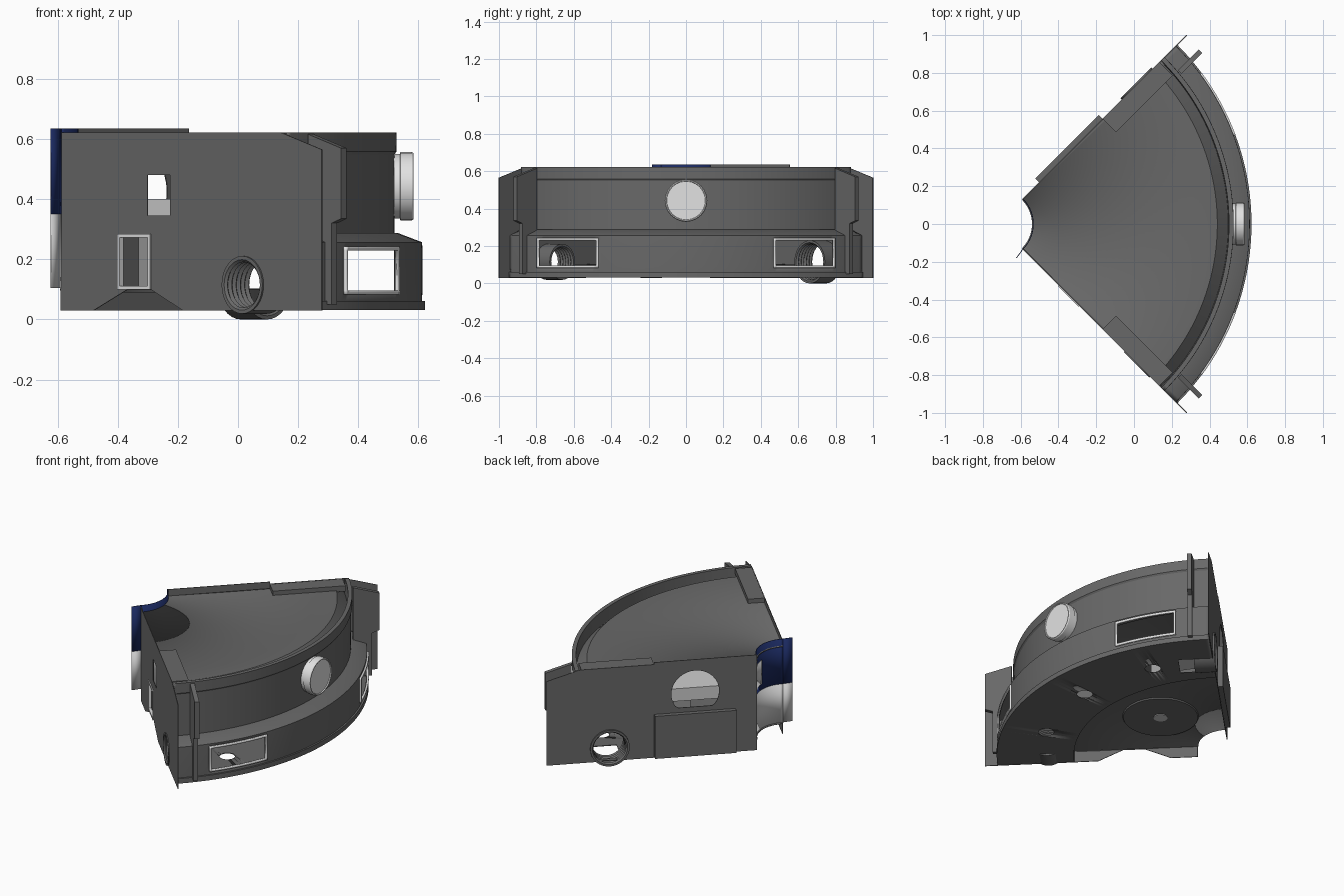
import bpy, bmesh, math
from mathutils import Vector

if "Cube" in bpy.data.objects:
    bpy.data.objects.remove(bpy.data.objects["Cube"], do_unlink=True)

APEX = -0.72
H = math.sqrt(0.5)


def material(name, rgb):
    m = bpy.data.materials.new(name)
    m.use_nodes = True
    m.diffuse_color = (*rgb, 1)
    m.node_tree.nodes["Principled BSDF"].inputs["Base Color"].default_value = (*rgb, 1)
    return m


GREY = material("dark grey", (0.14, 0.14, 0.14))
MID = material("mid grey", (0.32, 0.32, 0.32))
LIGHT = material("light grey", (0.62, 0.62, 0.62))
WHITE = material("pale grey", (0.76, 0.76, 0.76))
BLUE = material("navy blue", (0.011, 0.023, 0.12))


def finish(bm, name, mat, smooth=False, thick=0):
    bmesh.ops.recalc_face_normals(bm, faces=bm.faces)
    me = bpy.data.meshes.new(name)
    bm.to_mesh(me)
    bm.free()
    ob = bpy.data.objects.new(name, me)
    bpy.context.collection.objects.link(ob)
    me.materials.append(mat)
    if thick:
        mod = ob.modifiers.new("thickness", "SOLIDIFY")
        mod.thickness, mod.offset = thick, 0
    if smooth:
        bpy.ops.object.select_all(action="DESELECT")
        ob.select_set(True)
        bpy.context.view_layer.objects.active = ob
        bpy.ops.object.shade_smooth_by_angle(angle=math.radians(25))
    return ob


def grid(name, rows, mat, keep=lambda i, j: True, thick=0.004):
    """Skin neighbouring rows of points."""
    bm = bmesh.new()
    vs = [[bm.verts.new(p) for p in row] for row in rows]
    for i in range(len(vs) - 1):
        for j in range(len(vs[0]) - 1):
            if keep(i, j):
                bm.faces.new((vs[i][j], vs[i + 1][j], vs[i + 1][j + 1], vs[i][j + 1]))
    bmesh.ops.delete(bm, geom=[v for v in bm.verts if not v.link_faces], context="VERTS")
    bmesh.ops.remove_doubles(bm, verts=bm.verts, dist=1e-5)
    return finish(bm, name, mat, True, thick)


def polar(r, deg, z):
    a = math.radians(deg)
    return Vector((APEX + r * math.cos(a), r * math.sin(a), z))


def sweep(name, profile, start, end, steps, mat, keep=lambda i, j: True, thick=0.006):
    """Revolve an (r, z) profile about the wedge apex."""
    rows = [[polar(r, start + (end - start) * i / steps, z) for r, z in profile] for i in range(steps + 1)]
    return grid(name, rows, mat, keep, thick)


def on_wall(r, o, z, s):
    """Point on a side wall: distance from apex, outward offset, height, side."""
    return Vector((APEX + (r - o) * H, s * (r + o) * H, z))


def slab(name, pts, s, o0, o1, mat):
    bm = bmesh.new()
    a = [bm.verts.new(on_wall(r, o0, z, s)) for r, z in pts]
    b = [bm.verts.new(on_wall(r, o1, z, s)) for r, z in pts]
    bm.faces.new(a)
    bm.faces.new(b[::-1])
    for i in range(len(a)):
        k = (i + 1) % len(a)
        bm.faces.new((a[i], b[i], b[k], a[k]))
    return finish(bm, name, mat)


def rect(r0, r1, z0, z1):
    return [(r0, z0), (r1, z0), (r1, z1), (r0, z1)]


def circle(r, z, rad, zmin=-1):
    return [(r + rad * math.cos(t * math.tau / 32), max(zmin, z + rad * math.sin(t * math.tau / 32)))
            for t in range(32)]


def lathe(name, pts, origin, direction, mat, n=32):
    """Revolve (along, radius) points about an axis."""
    q = Vector(direction).to_track_quat("Z", "Y")
    rows = []
    for i in range(n + 1):
        a = math.tau * i / n
        rows.append([Vector(origin) + q @ Vector((r * math.cos(a), r * math.sin(a), d)) for d, r in pts])
    return grid(name, rows, mat, thick=0)


def cut(ob, tools):
    """Cut each tool out of the part and remove the tool."""
    for tool in tools:
        tool.hide_render = True
        mod = ob.modifiers.new("hole", "BOOLEAN")
        mod.operation, mod.solver, mod.object = "DIFFERENCE", "EXACT", tool
        bpy.context.view_layer.update()
        mesh = bpy.data.meshes.new_from_object(ob.evaluated_get(bpy.context.evaluated_depsgraph_get()))
        ob.modifiers.clear()
        ob.data = mesh
        bpy.data.objects.remove(tool, do_unlink=True)


def wall_holes(outlines, s):
    return [slab("cutter", outline, s, -0.03, 0.03, GREY) for outline in outlines]


# Curved housing: floor, stepped skirt with two window openings, wall, rim groove, top
profile = [(0.18, 0.1), (0.9, 0.1), (0.9, 0.033), (1.34, 0.033), (1.34, 0.06), (1.33, 0.06),
           (1.33, 0.09), (1.33, 0.235), (1.33, 0.255), (1.25, 0.285), (1.238, 0.285),
           (1.238, 0.55), (1.245, 0.56), (1.245, 0.62), (1.225, 0.62), (1.22, 0.535),
           (1.16, 0.59), (0.18, 0.59)]
housing = sweep("housing", profile, -45, 45, 90, GREY,
                lambda i, j: not (j == 6 and 21 < abs(i - 44.5) < 36))
floor_holes = [lathe("cutter", [(0, 0), (0, 0.045), (0.06, 0.045), (0.06, 0)], polar(1.09, deg, 0), (0, 0, 1), GREY)
               for deg in (-26, 0, 26)]
port_slot = slab("cutter", rect(0.97, 1.12, 0, 0.06), 1, -0.2, -0.02, GREY)
cut(housing, floor_holes + [port_slot])
for side, a in (("right", -36.5), ("left", 20.5)):
    sweep(side + "_window_frame", [(1.337, z) for z in (0.083, 0.096, 0.23, 0.243)], a, a + 16, 32,
          WHITE, lambda i, j: j != 1 or i in (0, 31), 0.012)

# Flat side walls, with the front one notched at the foot
end = [(1.414, 0.03), (1.414, 0.565), (1.22, 0.622)]
front = slab("front_wall", [(0.185, 0.03), (0.34, 0.03), (0.5, 0.1), (0.61, 0.1), (0.76, 0.03)] + end
             + [(0.185, 0.622)], -1, -0.002, 0.002, GREY)
cut(front, wall_holes([circle(1.045, 0.115, 0.088), rect(0.47, 0.6, 0.11, 0.275),
                       rect(0.594, 0.7, 0.345, 0.48)], -1))
back = slab("back_wall", [(0.185, 0.03)] + end + [(0.785, 0.622), (0.785, 0.635), (0.185, 0.635)],
            1, -0.002, 0.002, GREY)
cut(back, wall_holes([circle(1.04, 0.115, 0.1), circle(0.545, 0.425, 0.14, 0.335)], 1))
slab("back_panel", rect(0.31, 0.785, 0.035, 0.305), 1, 0, 0.03, GREY)

# Light frame around the front wall opening
for i, bar in enumerate((rect(0.458, 0.612, 0.1, 0.112), rect(0.458, 0.612, 0.272, 0.284),
                         rect(0.458, 0.47, 0.112, 0.272), rect(0.6, 0.612, 0.112, 0.272))):
    slab("front_opening_frame_%d" % i, bar, -1, -0.01, 0.008, WHITE)

# Ribbed ports, mounting fins and raised top strips on both sides
for s, side, rad, lip in ((-1, "front", 0.096, -0.008), (1, "back", 0.115, -0.012)):
    ribs = []
    for k in range(6):
        d = 0.11 - 0.02 * k
        ribs += [(d, rad - 0.012), (d - 0.01, rad - 0.02)]
    lathe(side + "_port", [(lip, rad), (0.11, rad)] + ribs + [(lip, rad - 0.012), (lip, rad)],
          on_wall(1.045, 0, 0.115, s), (H, -s * H, 0), GREY)
    slab(side + "_fin", [(1.25, 0.05), (1.36, 0.05), (1.36, 0.32), (1.404, 0.335), (1.404, 0.57),
                         (1.25, 0.616)], s, -0.125, -0.098, GREY)
    slab(side + "_top_strip", rect(0.785, 1.21, 0.585, 0.62), s, -0.098, -0.002, GREY)

# Round knob on the curved wall
lathe("knob", [(0, 0.108), (0.02, 0.108), (0.022, 0.114), (0.06, 0.114), (0.066, 0.11), (0.066, 0.105),
               (0.06, 0.103), (0.06, 0)], (0.518, 0, 0.443), (1, 0, 0), WHITE, 24)


# Inner curved sheets at the narrow end, each with a side flange
for name, z0, z1, mat in (("blue_panel", 0.35, 0.635, BLUE), ("lower_sheet", 0.105, 0.35, LIGHT)):
    sweep(name, [(0.187, z0), (0.187, z1)], -45, 45, 20, mat, thick=0.004)
    edge = polar(0.187, -45, 0)
    grid(name + "_flange", [[(x, y, z0), (x, y, z1)] for x, y in ((edge.x, edge.y), (-0.622, -0.18))], mat)
sweep("blue_panel_inset", [(0.182, 0.39), (0.182, 0.54)], 2, 38, 8, LIGHT, thick=0.004)

# Inner equipment seen through the openings
slab("equipment_block", rect(0.35, 0.67, 0.32, 0.4), 1, -0.4, -0.12, LIGHT)
slab("equipment_column", rect(0.52, 0.62, 0.1, 0.32), 1, -0.4, -0.3, MID)
slab("equipment_post", rect(0.5, 0.55, 0.1, 0.3), -1, -0.09, -0.05, MID)

# Disc on the underside
lathe("floor_disc", [(0, 0.22), (0.009, 0.215), (0.009, 0)], (-0.2, 0, 0.099), (0, 0, -1), GREY)
lathe("floor_disc_centre", [(0, 0.04), (0.004, 0.04), (0.004, 0)], (-0.2, 0, 0.09), (0, 0, -1), LIGHT)
